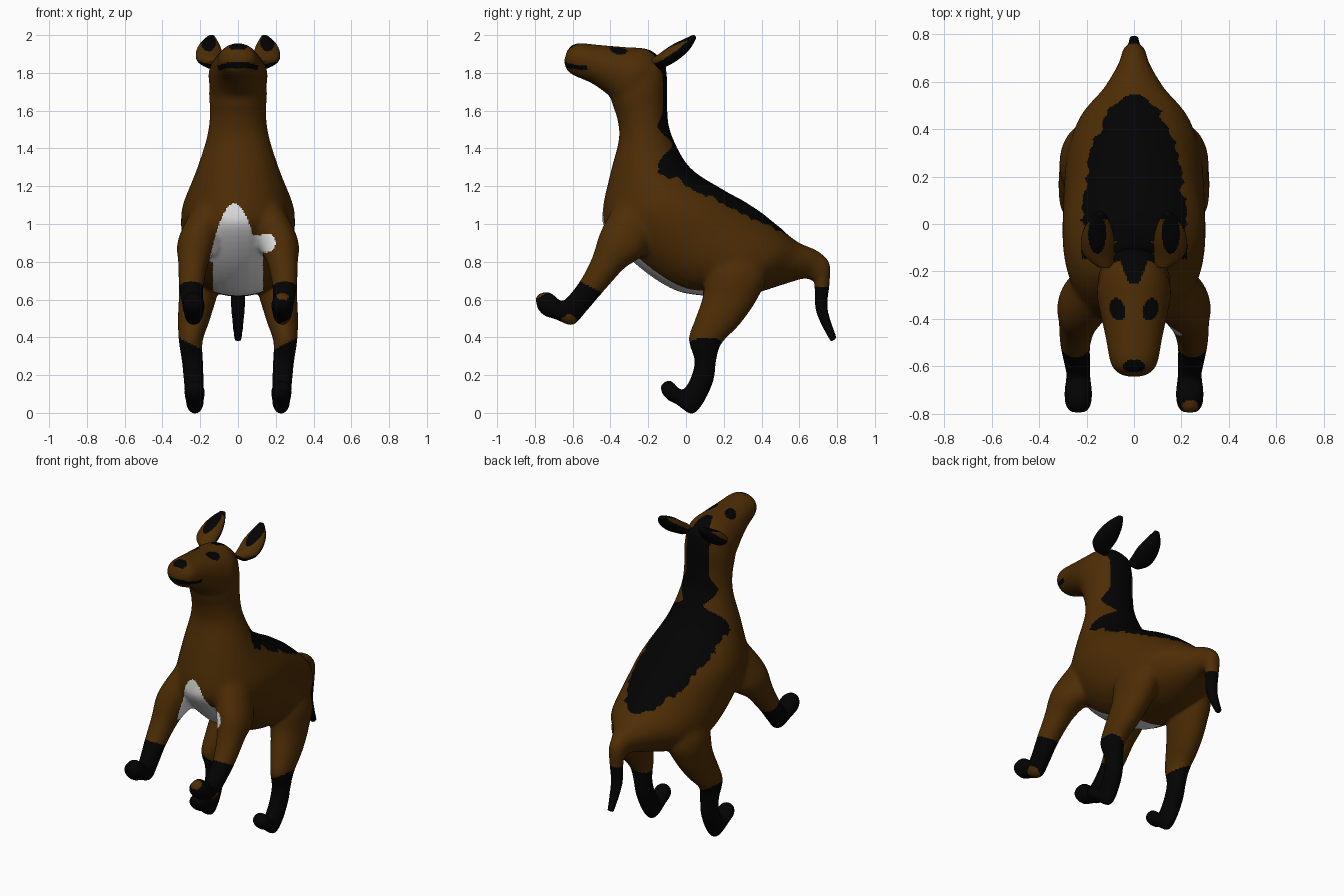
import bpy, bmesh, math
from mathutils import Vector

if "Cube" in bpy.data.objects:
    bpy.data.objects.remove(bpy.data.objects["Cube"])


def material(name, rgb):
    m = bpy.data.materials.new(name)
    m.diffuse_color = (*rgb, 1)
    m.use_nodes = True
    m.node_tree.nodes["Principled BSDF"].inputs["Base Color"].default_value = m.diffuse_color
    return m


MATS = [material("brown_coat", (0.075, 0.026, 0.0015)),
        material("black_markings", (0.0008, 0.0008, 0.0008)),
        material("white_belly", (0.75, 0.75, 0.75))]


def catmull(p0, p1, p2, p3, t):
    return [0.5 * (2 * b + (c - a) * t + (2 * a - 5 * b + 4 * c - d) * t * t
                   + (3 * b - a - 3 * c + d) * t ** 3)
            for a, b, c, d in zip(p0, p1, p2, p3)]


def loft(bm, sections, mirror=False, steps=5, seg=32):
    """Skin ellipses; each section: edge y,z, opposite edge y,z, centre x, half width."""
    n = len(sections)
    path = []
    for i in range(n - 1):
        q = [sections[min(max(i + k, 0), n - 1)] for k in (-1, 0, 1, 2)]
        path += [catmull(*q, s / steps) for s in range(steps)]
    path.append(list(sections[-1]))
    for side in ((1, -1) if mirror else (1,)):
        rings, new_faces = [], []
        for y1, z1, y2, z2, xc, w in path:
            a, b = Vector((xc, y1, z1)), Vector((xc, y2, z2))
            mid, half = (a + b) / 2, (a - b) / 2
            ring = []
            for k in range(seg):
                t = 2 * math.pi * k / seg
                p = mid + half * math.cos(t) + Vector((w * math.sin(t), 0, 0))
                ring.append(bm.verts.new((p.x * side, p.y, p.z)))
            rings.append(ring)
        for r0, r1 in zip(rings, rings[1:]):
            for k in range(seg):
                j = (k + 1) % seg
                new_faces.append(bm.faces.new((r0[k], r0[j], r1[j], r1[k])))
        new_faces += [bm.faces.new(rings[0]), bm.faces.new(rings[-1])]
        bmesh.ops.recalc_face_normals(bm, faces=new_faces)


def finish(bm, name, rule, voxel, smooth, blend=None):
    me = bpy.data.meshes.new(name)
    bm.to_mesh(me)
    bm.free()
    ob = bpy.data.objects.new(name, me)
    bpy.context.collection.objects.link(ob)
    bpy.context.view_layer.objects.active = ob
    ob.select_set(True)
    rm = ob.modifiers.new("fuse", 'REMESH')
    rm.mode = 'VOXEL'
    rm.voxel_size = voxel
    bpy.ops.object.modifier_apply(modifier="fuse")
    sm = ob.modifiers.new("soften", 'SMOOTH')
    sm.factor, sm.iterations = 0.5, smooth
    bpy.ops.object.modifier_apply(modifier="soften")
    if blend:
        # Melt the limb roots and throat into the trunk
        vg = ob.vertex_groups.new(name="joints")
        for v in ob.data.vertices:
            w = blend(v.co)
            if w > 0:
                vg.add([v.index], min(w, 1), 'REPLACE')
        sm = ob.modifiers.new("melt", 'SMOOTH')
        sm.factor, sm.iterations, sm.vertex_group = 0.5, 60, "joints"
        bpy.ops.object.modifier_apply(modifier="melt")
    for m in MATS:
        ob.data.materials.append(m)
    for f in ob.data.polygons:
        f.material_index = rule(f.center, f.normal)
        f.use_smooth = True
    ob.select_set(False)
    return ob


# Torso from neck to tail tip
TORSO = [(-.11, 1.86, -.38, 1.70, 0, .14), (-.10, 1.76, -.395, 1.65, 0, .154),
         (-.10, 1.62, -.365, 1.56, 0, .15), (-.08, 1.48, -.355, 1.45, 0, .163),
         (.02, 1.30, -.40, 1.27, 0, .22), (.20, 1.18, -.44, 1.08, 0, .283),
         (.30, 1.125, -.425, .97, 0, .302), (.40, 1.06, -.28, .80, 0, .30),
         (.45, 1.02, -.10, .67, 0, .295), (.50, .98, .05, .625, 0, .282),
         (.55, .935, .30, .62, 0, .235), (.61, .895, .50, .675, 0, .135),
         (.70, .855, .62, .71, 0, .071), (.76, .79, .675, .695, 0, .05),
         (.76, .68, .68, .67, 0, .042), (.75, .55, .69, .53, 0, .036),
         (.80, .395, .765, .375, 0, .02)]
HEAD = [(-.63, 1.915, -.645, 1.865, 0, .04), (-.605, 1.945, -.635, 1.825, 0, .075),
        (-.56, 1.957, -.60, 1.79, 0, .10),
        (-.45, 1.947, -.50, 1.745, 0, .12), (-.33, 1.937, -.41, 1.68, 0, .143),
        (-.20, 1.925, -.36, 1.62, 0, .157), (-.125, 1.87, -.25, 1.60, 0, .13)]
FRONT_LEG = [(-.36, 1.13, -.14, 1.03, .14, .10), (-.45, .97, -.21, .85, .21, .11),
             (-.50, .82, -.325, .765, .236, .082), (-.56, .70, -.44, .64, .247, .064),
             (-.63, .61, -.53, .535, .24, .055), (-.665, .595, -.60, .465, .235, .05),
             (-.72, .637, -.69, .495, .235, .058), (-.775, .632, -.75, .515, .235, .053),
             (-.797, .605, -.785, .55, .235, .032)]
HIND_LEG = [(.17, .97, .39, .94, .11, .10), (.105, .79, .43, .74, .185, .119),
            (.09, .62, .375, .60, .213, .10), (.05, .50, .285, .47, .235, .083),
            (.015, .39, .19, .37, .25, .063), (.045, .28, .16, .28, .242, .056),
            (.03, .20, .145, .17, .235, .053), (.0, .14, .09, .05, .23, .05),
            (-.03, .125, .03, -.006, .228, .046), (-.08, .17, -.05, .045, .23, .054),
            (-.12, .16, -.095, .068, .23, .047), (-.135, .135, -.125, .10, .23, .025)]


def bump(v, centre, r=.045):
    return math.exp(-((v - centre) / r) ** 2)


HOOF_SPOTS = ((Vector((.258, -.62, .488)), .042), (Vector((.238, -.772, .622)), .034))


def coat(c, n):
    x, y, z = c
    ax = abs(x)
    # Socks, hoof spots and tail tip
    if y < -.4 and z < .69 - .5 * (y + .55):
        return 0 if any((c - p).length < r for p, r in HOOF_SPOTS) else 1
    if y < .3 and z < .32 + .5 * (ax - .16):
        return 1
    if y > .65 and z < .67:
        return 1
    # Eyes, nose and mouth
    slant = y + .36 - .25 * (ax - .07)
    if z > 1.85 and n.z > 0 and math.hypot((ax - .07) / .034, slant / .046) < 1:
        return 1
    if z > 1.923 and math.hypot(x / .046, (y + .60) / .03) < 1:
        return 1
    if y < -.52 and abs(z - 1.84 + 1.6 * max(ax - .05, 0) ** 1.6) < .015:
        return 1
    # Poll wedge, mane and saddle
    if z > 1.86 and y > -.25 and ax < .022 + .38 * (y + .25):
        return 1
    if z > 1.285:
        mane = -.122 - .04 * bump(z, 1.86) - .028 * bump(z, 1.52) \
            + .05 * bump(z, 1.42) - .025 * bump(z, 1.31)
        return 1 if y > mane else 0
    ripple = .012 * math.sin(y * 34) + .008 * math.sin(y * 71 + x * 5)
    width = .22 - .13 * max(y - .1, 0) if y < .4 else .18 * math.sqrt(max(.545 - y, 0) / .145)
    if n.z > 0 and -.15 < y < .545 and z > 1.19 - .47 * y + ripple \
            and ax < width + ripple:
        return 1
    # Belly and chest bib
    if .58 < z < .86 and y < .09 and ax < .132 and n.z < .2:
        return 2
    if y < -.15 and n.y < .3 and .8 < z < 1.11:
        if abs(x + .02) < .12 * math.sqrt((1.11 - z) / .25):
            return 2
        if math.hypot(x - .15, z - .9) < .05 or (0 < x < .15 and .86 < z < .94):
            return 2
    return 0


def joint_weight(p):
    """Full strength over shoulders, hips and throat, fading outward."""
    up = min((p.z - .70) / .12, (1.25 - p.z) / .08, 1)
    limb = min(up, (abs(p.x) - .06) / .06, (.6 - p.y) / .1)
    throat = min((p.z - 1.5) / .06, (1.80 - p.z) / .06, (-.15 - p.y) / .05,
                 (p.y + .52) / .08)
    return max(limb, min(throat, .6))


bm = bmesh.new()
loft(bm, TORSO)
loft(bm, HEAD)
loft(bm, FRONT_LEG, mirror=True)
loft(bm, HIND_LEG, mirror=True)
finish(bm, "body", coat, .0085, 8, joint_weight)

# Ears: leaf-shaped, black behind with a dark inner patch
EAR = [(-.19, 1.87, -.14, 1.815, .125, .04), (-.145, 1.90, -.10, 1.835, .15, .066),
       (-.08, 1.945, -.04, 1.87, .153, .07), (-.01, 1.98, .02, 1.925, .15, .05),
       (.045, 2.005, .055, 1.985, .14, .016)]


def ear_coat(c, n):
    facing = -.63 * n.y + .78 * n.z
    ax = abs(c.x)
    if (facing < .1 or n.y > .1) and c.y > -.17:
        return 1
    inner = math.hypot((ax - .155) / .038, (c.y + .04) / .085) < 1
    return 1 if inner or c.y > .02 else 0


bm = bmesh.new()
loft(bm, EAR, mirror=True)
finish(bm, "ears", ear_coat, .006, 4)
